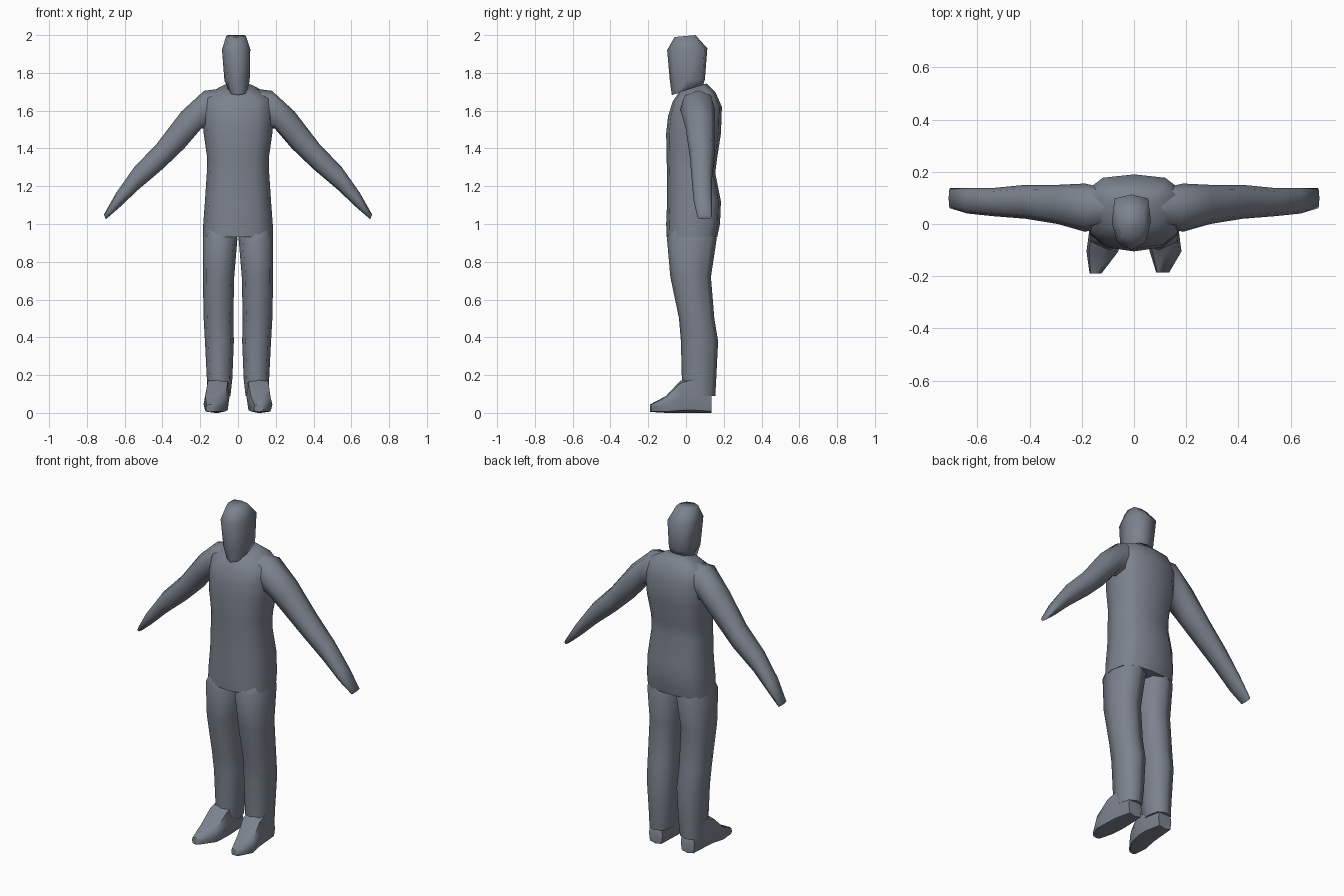
import bpy, bmesh, math
from mathutils import Vector

GREY = bpy.data.materials.new("slate_grey")
GREY.diffuse_color = (0.2, 0.225, 0.27, 1)


def power(v, p):
    return math.copysign(abs(v) ** p, v)


def loft(name, rings, sides=8, p=0.85, back=None, angle=120):
    """Skin a tube over rings (centre, half axis u, half axis v); back squares the +v half."""
    bm = bmesh.new()
    loops = []
    for c, u, v in rings:
        loop = []
        for i in range(sides):
            a = 2 * math.pi * i / sides
            q = back if back and i * 2 < sides else p
            co = Vector(c) + Vector(u) * power(math.cos(a), q) + Vector(v) * power(math.sin(a), q)
            loop.append(bm.verts.new(co))
        loops.append(loop)
    for a, b in zip(loops, loops[1:]):
        for i in range(sides):
            j = (i + 1) % sides
            bm.faces.new((a[i], a[j], b[j], b[i]))
    bm.faces.new(loops[0])
    bm.faces.new(loops[-1])
    bmesh.ops.recalc_face_normals(bm, faces=bm.faces[:])
    mesh = bpy.data.meshes.new(name)
    bm.to_mesh(mesh)
    bm.free()
    mesh.materials.append(GREY)
    ob = bpy.data.objects.new(name, mesh)
    bpy.context.collection.objects.link(ob)
    bpy.ops.object.select_all(action='DESELECT')
    ob.select_set(True)
    bpy.context.view_layer.objects.active = ob
    bpy.ops.object.shade_smooth_by_angle(angle=math.radians(angle))
    return ob


def level(cx, hx, yf, yb, zf, zb=None):
    """Body ring: half width, front and back y, front and back height."""
    zb = zf if zb is None else zb
    return ((cx, (yf + yb) / 2, (zf + zb) / 2), (hx, 0, 0), (0, (yb - yf) / 2, (zb - zf) / 2))


# torso and hips
loft("torso", [
    level(0, 0.08, -0.035, 0.11, 1.70, 1.745),
    level(0, 0.175, -0.07, 0.155, 1.65, 1.70),
    level(0, 0.187, -0.095, 0.19, 1.57, 1.62),
    level(0, 0.182, -0.105, 0.185, 1.48),
    level(0, 0.163, -0.103, 0.165, 1.35),
    level(0, 0.165, -0.10, 0.155, 1.27),
    level(0, 0.175, -0.10, 0.185, 1.12),
    level(0, 0.184, -0.105, 0.18, 1.0),
    level(0, 0.186, -0.102, 0.165, 0.93)], sides=12, p=0.8, back=0.65, angle=75)

# head, chin tilted down at the front, back of the skull squared
loft("head", [
    level(0, 0.05, -0.075, 0.09, 1.682, 1.735),
    level(-0.005, 0.067, -0.085, 0.10, 1.755, 1.765),
    level(-0.01, 0.075, -0.10, 0.113, 1.92, 1.93),
    level(-0.01, 0.052, -0.06, 0.05, 1.99, 2.0)], p=0.9, back=0.45, angle=75)

# arms: upper edge x, z, lower edge x, z, front y, back y
ARM = [
    (0.06, 1.72, 0.10, 1.50, 0.00, 0.13),
    (0.18, 1.705, 0.195, 1.505, -0.03, 0.155),
    (0.30, 1.595, 0.285, 1.40, 0.00, 0.15),
    (0.43, 1.425, 0.40, 1.29, 0.02, 0.15),
    (0.55, 1.30, 0.53, 1.18, 0.03, 0.138),
    (0.645, 1.165, 0.63, 1.085, 0.04, 0.138),
    (0.71, 1.05, 0.70, 1.025, 0.06, 0.138)]

# legs: inner x, outer x, front y, back y, z
LEG = [
    (0.04, 0.15, -0.06, 0.12, 1.02),
    (0.003, 0.186, -0.101, 0.163, 0.925),
    (0.02, 0.186, -0.083, 0.132, 0.72),
    (0.025, 0.182, -0.037, 0.15, 0.5),
    (0.022, 0.175, -0.027, 0.17, 0.38),
    (0.03, 0.165, -0.022, 0.16, 0.18),
    (0.04, 0.162, -0.022, 0.155, 0.09)]

# feet: inner x, outer x, y, bottom z, top z
FOOT = [
    (0.06, 0.15, 0.135, 0.0, 0.11),
    (0.045, 0.168, 0.03, 0.0, 0.19),
    (0.045, 0.172, -0.03, 0.0, 0.17),
    (0.06, 0.182, -0.105, 0.0, 0.09)]

for side, s in (("left", 1), ("right", -1)):
    loft(side + "_arm", [
        ((s * (ux + lx) / 2, (yf + yb) / 2, (uz + lz) / 2),
         (s * (ux - lx) / 2, 0, (uz - lz) / 2), (0, (yb - yf) / 2, 0))
        for ux, uz, lx, lz, yf, yb in ARM], p=0.8, angle=75)
    loft(side + "_leg", [
        level(s * (a + b) / 2, (b - a) / 2, yf, yb, z) for a, b, yf, yb, z in LEG], p=0.8, angle=75)
    toe = (0.085, 0.135, -0.185, 0.005, 0.045) if s > 0 else (0.125, 0.17, -0.19, 0.005, 0.045)
    loft(side + "_foot", [
        ((s * (a + b) / 2, y, (z0 + z1) / 2), ((b - a) / 2, 0, 0), (0, 0, (z1 - z0) / 2))
        for a, b, y, z0, z1 in FOOT + [toe]], p=0.5, angle=60)
